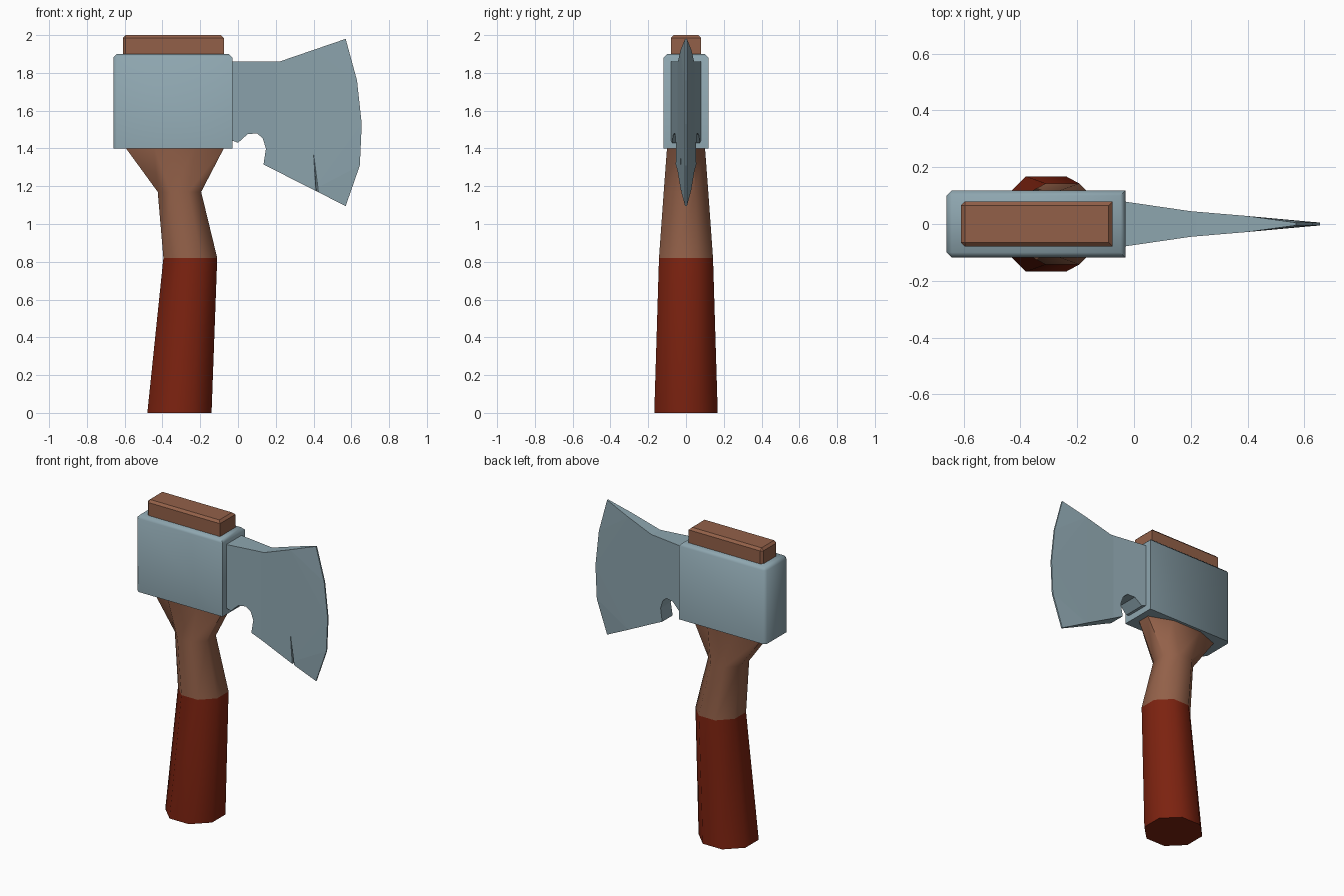
import bpy, bmesh, math
from mathutils import Vector

if "Cube" in bpy.data.objects:
    bpy.data.objects.remove(bpy.data.objects["Cube"])


def material(name, rgb):
    m = bpy.data.materials.new(name)
    m.diffuse_color = (*rgb, 1)
    m.use_nodes = True
    m.node_tree.nodes["Principled BSDF"].inputs["Base Color"].default_value = m.diffuse_color
    return m


steel = material("blue_grey_steel", (0.27, 0.38, 0.43))
wood = material("brown_wood", (0.29, 0.118, 0.066))
red = material("dark_red_grip", (0.20, 0.016, 0.005))


def finish(name, bm, mats, smooth=None):
    bmesh.ops.recalc_face_normals(bm, faces=bm.faces)
    me = bpy.data.meshes.new(name)
    bm.to_mesh(me)
    bm.free()
    for m in mats:
        me.materials.append(m)
    if smooth:
        me.shade_smooth()
        me.set_sharp_from_angle(angle=math.radians(smooth))
    ob = bpy.data.objects.new(name, me)
    bpy.context.collection.objects.link(ob)
    return ob


def box(name, lo, hi, mat, bevel, smooth=None):
    """Box with its top edges and back-end (-x) vertical edges chamfered."""
    lo, hi = Vector(lo), Vector(hi)
    bm = bmesh.new()
    bmesh.ops.create_cube(bm, size=1)
    for v in bm.verts:
        v.co = (lo + hi) / 2 + v.co * (hi - lo)
    edges = [e for e in bm.edges
             if all(v.co.z > hi.z - 1e-4 for v in e.verts)
             or (all(v.co.x < lo.x + 1e-4 for v in e.verts)
                 and abs(e.verts[0].co.z - e.verts[1].co.z) > 0.01)]
    bmesh.ops.bevel(bm, geom=edges, offset=bevel, segments=1, affect='EDGES')
    return finish(name, bm, [mat], smooth)


# Handle: octagonal loft; rows are z, x left, x right, half depth
rings = [(0, -0.48, -0.14, 0.168), (0.82, -0.395, -0.11, 0.143),
         (1.17, -0.425, -0.195, 0.118), (1.41, -0.60, -0.07, 0.10)]
bm = bmesh.new()
loops = []
for z, x0, x1, ry in rings:
    cx, rx = (x0 + x1) / 2, (x1 - x0) / 2
    k = 1 / math.cos(math.pi / 8)
    angs = [math.pi / 8 + i * math.pi / 4 for i in range(8)]
    loops.append([bm.verts.new((cx + rx * k * math.cos(a), ry * k * math.sin(a), z))
                  for a in angs])
for a, b in zip(loops, loops[1:]):
    for i in range(8):
        j = (i + 1) % 8
        bm.faces.new((a[i], a[j], b[j], b[i]))
bm.faces.new(loops[0])
bm.faces.new(loops[-1])
for f in bm.faces:
    f.material_index = 1 if f.calc_center_median().z < 0.8 else 0
finish("handle", bm, [wood, red], 50)

# Steel head block and the wooden end of the handle on top
box("head_block", (-0.66, -0.118, 1.40), (-0.03, 0.118, 1.90), steel, 0.018, 60)
box("handle_top", (-0.61, -0.08, 1.85), (-0.075, 0.08, 2.0), wood, 0.015)

# Blade: side profile, thinned toward the cutting edge
profile = [(-0.04, 1.86), (0.22, 1.86), (0.57, 1.98), (0.63, 1.76), (0.655, 1.53),
           (0.645, 1.31), (0.57, 1.095), (0.135, 1.315), (0.148, 1.40),
           (0.13, 1.455), (0.10, 1.48), (0.05, 1.475), (0.0, 1.43), (-0.04, 1.445)]


def half_thickness(x):
    if x > 0.56:
        return 0.005
    if x < 0.2:
        return 0.08 - (x + 0.04) / 0.24 * 0.035
    return 0.045 - (x - 0.2) / 0.45 * 0.038


bm = bmesh.new()
bm.faces.new([bm.verts.new((x, 0, z)) for x, z in profile])
for x in (0.2, 0.4):
    bmesh.ops.bisect_plane(bm, geom=bm.verts[:] + bm.edges[:] + bm.faces[:],
                           plane_co=(x, 0, 0), plane_no=(1, 0, 0))
front = bm.verts[:]
ext = bmesh.ops.extrude_face_region(bm, geom=bm.faces[:], use_keep_orig=True)
back = [g for g in ext["geom"] if isinstance(g, bmesh.types.BMVert)]
for verts, side in ((front, -1), (back, 1)):
    for v in verts:
        v.co.y = side * half_thickness(v.co.x)
bmesh.ops.triangulate(bm, faces=bm.faces[:])
blade = finish("blade", bm, [steel])

# Chip in the front lower edge of the blade
bm = bmesh.new()
for p in [(0.40, -0.027, 1.37), (0.40, -0.1, 1.37), (0.412, -0.1, 1.05),
          (0.485, -0.1, 1.05), (0.425, 0.004, 1.05)]:
    bm.verts.new(p)
bmesh.ops.convex_hull(bm, input=bm.verts[:])
chip = finish("chip_cutter", bm, [steel])
chip.hide_render = True
chip.hide_viewport = True
mod = blade.modifiers.new("chip", 'BOOLEAN')
mod.operation = 'DIFFERENCE'
mod.solver = 'EXACT'
mod.object = chip
